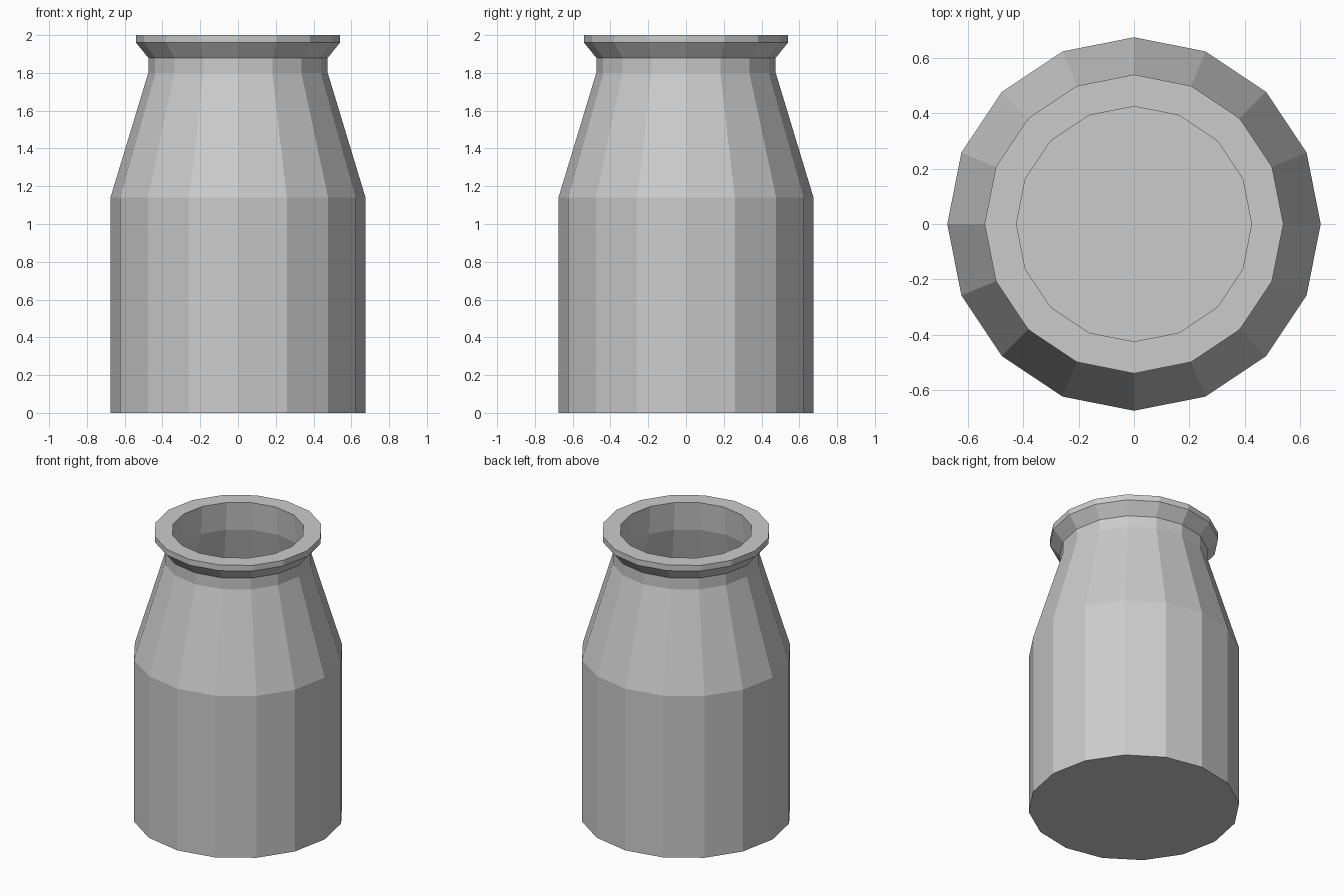
import bpy
import bmesh
from math import sin, cos, tau

if "Cube" in bpy.data.objects:
    bpy.data.objects.remove(bpy.data.objects["Cube"])

SIDES = 16

# Closed jar section (radius, height): outer wall upward, lip, then inner wall down
PROFILE = [
    (0.675, 0.0), (0.675, 1.14), (0.475, 1.80), (0.475, 1.88),
    (0.54, 1.96), (0.54, 2.0), (0.425, 2.0),
    (0.44, 1.80), (0.62, 1.14), (0.62, 0.05),
]


def lathe(name, profile, sides):
    bm = bmesh.new()
    rings = [[bm.verts.new((r * cos(tau * i / sides), r * sin(tau * i / sides), z))
              for i in range(sides)] for r, z in profile]
    for low, high in zip(rings, rings[1:]):
        for i in range(sides):
            j = (i + 1) % sides
            bm.faces.new((low[i], low[j], high[j], high[i]))
    # Underside and inner floor
    bm.faces.new(rings[0][::-1])
    bm.faces.new(rings[-1])
    bmesh.ops.recalc_face_normals(bm, faces=bm.faces[:])
    mesh = bpy.data.meshes.new(name)
    bm.to_mesh(mesh)
    bm.free()
    obj = bpy.data.objects.new(name, mesh)
    bpy.context.collection.objects.link(obj)
    return obj


# Hollow low-poly jar
lathe("jar", PROFILE, SIDES)
